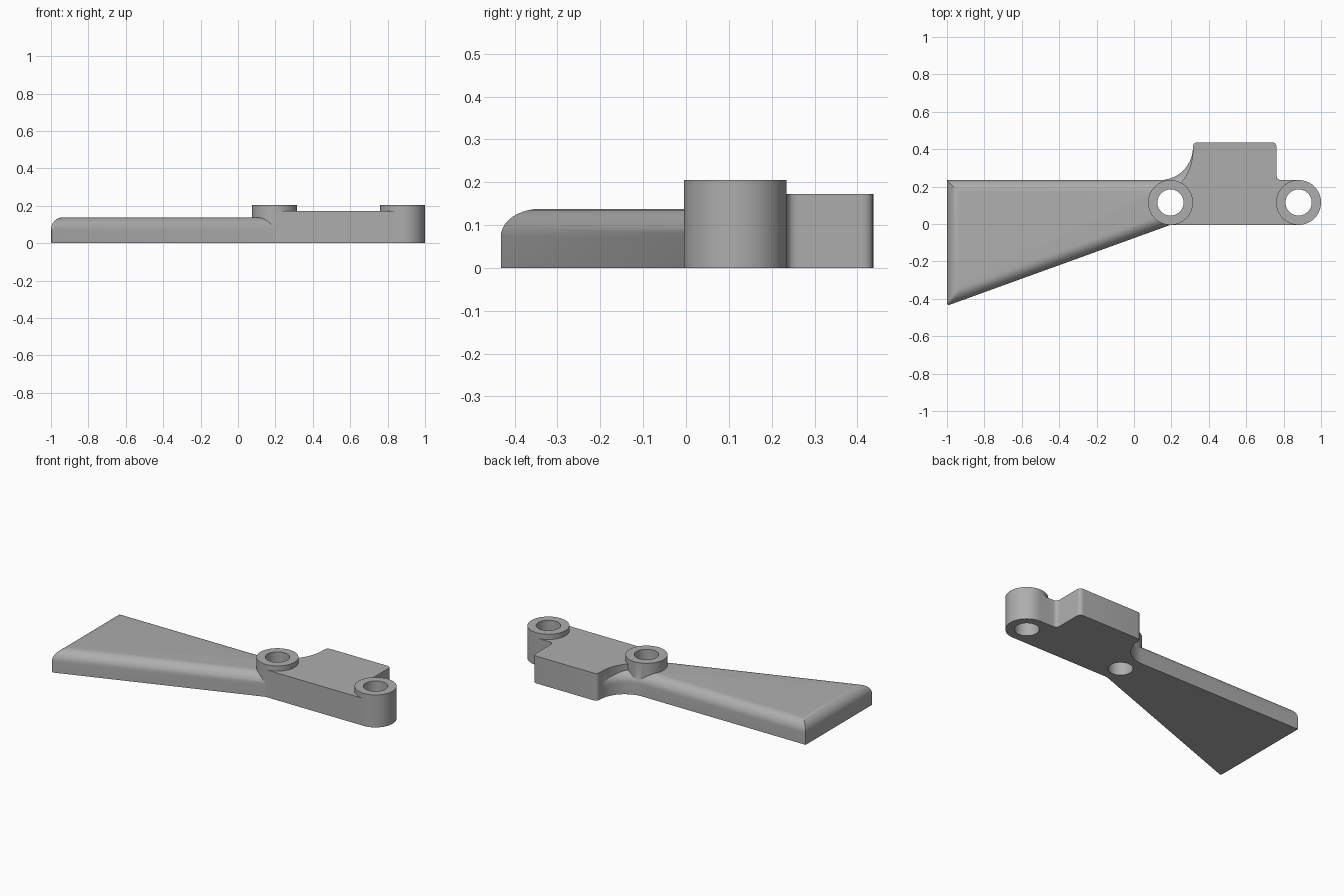
import bpy, bmesh, math
from mathutils import Vector

cube = bpy.data.objects.get("Cube")
if cube:
    bpy.data.objects.remove(cube, do_unlink=True)

grey = bpy.data.materials.new("plain grey")
grey.use_nodes = True
grey.diffuse_color = (0.42, 0.42, 0.42, 1)
grey.node_tree.nodes["Principled BSDF"].inputs["Base Color"].default_value = grey.diffuse_color

BOSS_Y, BOSS_R, HOLE_R = 0.115, 0.12, 0.07
LEFT_X, RIGHT_X = 0.195, 0.88
PADDLE_H, BLOCK_H, BOSS_H = 0.138, 0.172, 0.205
EDGE_R = 0.065


def arc(cx, cy, r, start, end, n):
    """Points along a circular arc, angles in degrees."""
    angles = [math.radians(start + (end - start) * i / n) for i in range(n + 1)]
    return [Vector((cx + r * math.cos(a), cy + r * math.sin(a))) for a in angles]


def round_corner(before, corner, after, r, n=6):
    """Replace a corner with a curve that starts and ends r away from it."""
    p = corner + (before - corner).normalized() * r
    q = corner + (after - corner).normalized() * r
    ts = [i / n for i in range(n + 1)]
    return [p * (1 - t) ** 2 + corner * (2 * t * (1 - t)) + q * t * t for t in ts]


def inset(points, d):
    """Mitred inward offset of a counter-clockwise outline."""
    result = []
    for i, p in enumerate(points):
        a = (p - points[i - 1]).normalized()
        b = (points[(i + 1) % len(points)] - p).normalized()
        na, nb = Vector((-a.y, a.x)), Vector((-b.y, b.x))
        result.append(p + (na + nb) * (d / (1 + na.dot(nb))))
    return result


def loft(name, layers):
    """Solid through stacked outlines, given as (points, z)."""
    bm = bmesh.new()
    rings = [[bm.verts.new((p.x, p.y, z)) for p in pts] for pts, z in layers]
    for low, high in zip(rings, rings[1:]):
        for i in range(len(low)):
            j = (i + 1) % len(low)
            bm.faces.new((low[i], low[j], high[j], high[i]))
    bm.faces.new(rings[0][::-1])
    bm.faces.new(rings[-1])
    bmesh.ops.recalc_face_normals(bm, faces=bm.faces[:])
    mesh = bpy.data.meshes.new(name)
    bm.to_mesh(mesh)
    bm.free()
    mesh.materials.append(grey)
    obj = bpy.data.objects.new(name, mesh)
    bpy.context.collection.objects.link(obj)
    return obj


def cylinder(name, x, r, bottom, top):
    ring = arc(x, BOSS_Y, r, 0, 360, 64)[:-1]
    return loft(name, [(ring, bottom), (ring, top)])


def combine(target, tool, operation):
    tool.hide_render = True
    mod = target.modifiers.new(operation, "BOOLEAN")
    mod.operation, mod.solver, mod.object = operation, "EXACT", tool
    bpy.context.view_layer.objects.active = target
    bpy.ops.object.modifier_apply(modifier=mod.name)
    bpy.data.objects.remove(tool, do_unlink=True)


# Tapered paddle with a rounded upper edge and a hollow sweep into the block
paddle_base = [Vector(p) for p in ((-1, -0.437), (0.2, -0.003), (0.45, 0.003), (0.45, 0.41))]
paddle_base += arc(0.14, 0.41, 0.175, 0, -90, 16) + [Vector((-1, 0.235))]
layers = [(paddle_base, 0)]
for k in range(11):
    a = math.radians(9 * k)
    layers.append((inset(paddle_base, EDGE_R * (1 - math.cos(a))),
                   PADDLE_H - EDGE_R * (1 - math.sin(a))))
layers = [(round_corner(pts[-1], pts[0], pts[1], 0.018) + pts[1:], z) for pts, z in layers]
arm = loft("bracket_arm", layers)

# Mounting block with a raised back tab
corners = [Vector(p) for p in ((RIGHT_X, 0.235), (0.762, 0.235), (0.762, 0.437), (0.315, 0.437), (0.315, 0.4))]
outline = [Vector((LEFT_X, -0.005)), Vector((RIGHT_X, -0.005)), corners[0]]
for i in (1, 2, 3):
    outline += round_corner(corners[i - 1], corners[i], corners[i + 1], 0.028)
outline += arc(0.05, 0.395, 0.265, 0, -42, 12) + [Vector((LEFT_X, 0.2))]
combine(arm, loft("mount_block", [(outline, 0), (outline, BLOCK_H)]), "UNION")

# Round bosses, then the through holes
for x in (LEFT_X, RIGHT_X):
    combine(arm, cylinder("boss", x, BOSS_R, 0, BOSS_H), "UNION")
for x in (LEFT_X, RIGHT_X):
    combine(arm, cylinder("hole_cutter", x, HOLE_R, -0.1, 0.4), "DIFFERENCE")

bpy.ops.object.select_all(action="DESELECT")
arm.select_set(True)
bpy.context.view_layer.objects.active = arm
bpy.ops.object.shade_smooth_by_angle(angle=math.radians(25))
